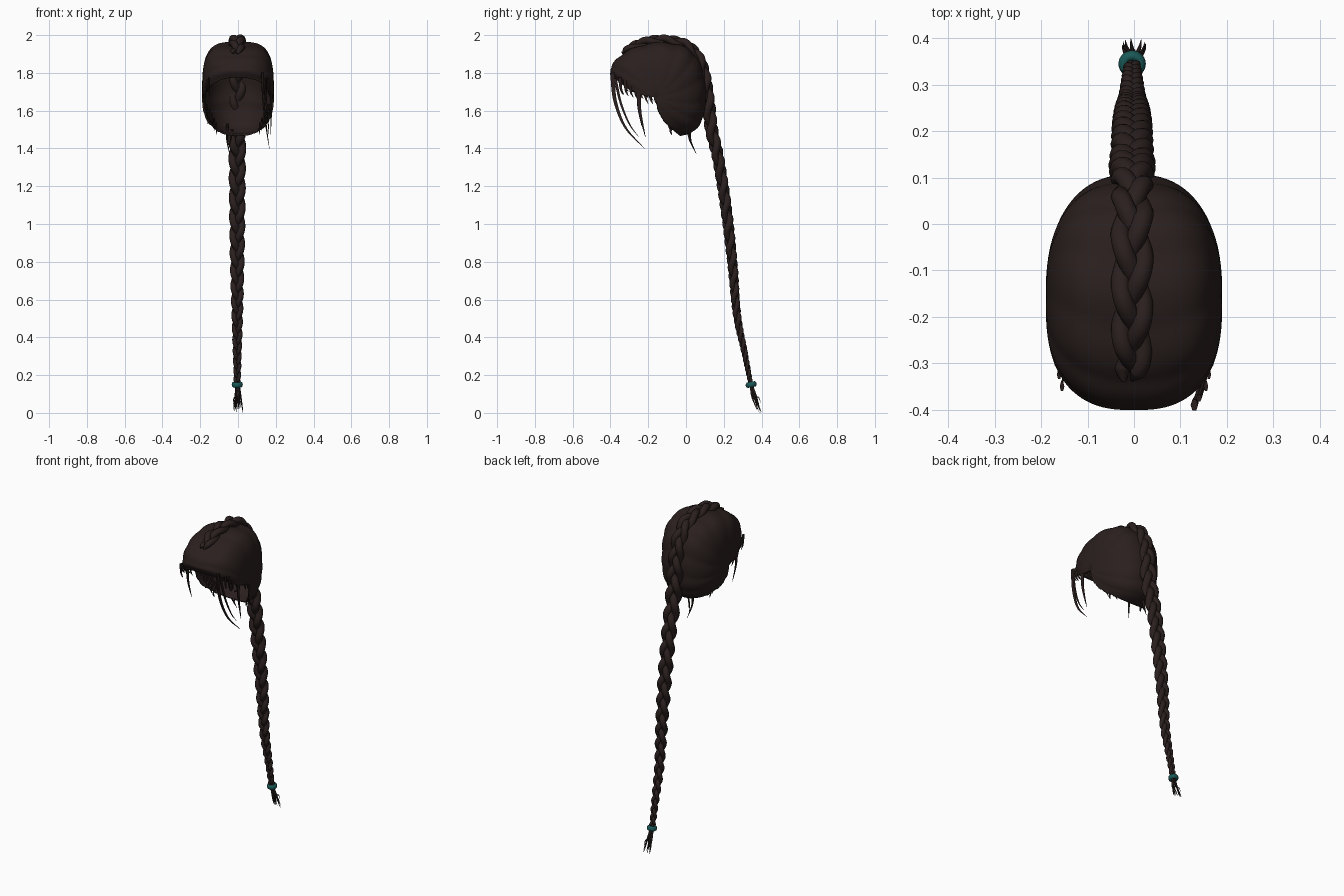
import bpy, bmesh, math, random
from mathutils import Vector

random.seed(4)
cube = bpy.data.objects.get("Cube")
if cube:
    bpy.data.objects.remove(cube, do_unlink=True)


def make_material(name, color):
    m = bpy.data.materials.new(name)
    m.use_nodes = True
    m.diffuse_color = (*color, 1)
    m.node_tree.nodes["Principled BSDF"].inputs["Base Color"].default_value = (*color, 1)
    return m


HAIR = make_material("dark brown hair", (0.023, 0.014, 0.013))
TEAL = make_material("teal band", (0.01, 0.1, 0.095))


def finish(name, bm, mat):
    bmesh.ops.remove_doubles(bm, verts=bm.verts, dist=0.0002)
    bmesh.ops.recalc_face_normals(bm, faces=bm.faces)
    me = bpy.data.meshes.new(name)
    bm.to_mesh(me)
    bm.free()
    ob = bpy.data.objects.new(name, me)
    bpy.context.collection.objects.link(ob)
    me.materials.append(mat)
    for o in bpy.context.selected_objects:
        o.select_set(False)
    ob.select_set(True)
    bpy.context.view_layer.objects.active = ob
    bpy.ops.object.shade_smooth_by_angle(angle=math.radians(50))
    return ob


def smooth_path(points, per_span):
    """Catmull-Rom curve through the points."""
    p = [Vector(q) for q in points]
    p = [p[0] * 2 - p[1]] + p + [p[-1] * 2 - p[-2]]
    out = []
    for i in range(1, len(p) - 2):
        a, b, c, d = p[i - 1:i + 3]
        for j in range(per_span):
            t = j / per_span
            out.append((b * 2 + (c - a) * t + (a * 2 - b * 5 + c * 4 - d) * t ** 2
                        + (b * 3 - a - c * 3 + d) * t ** 3) / 2)
    return out + [p[-2]]


def skin(bm, rows, closed):
    for r0, r1 in zip(rows, rows[1:]):
        n = len(r0)
        for j in range(n if closed else n - 1):
            k = (j + 1) % n
            bm.faces.new((r0[j], r0[k], r1[k], r1[j]))


def tube(bm, centers, widths, depths, sides):
    """Oval tube swept along the centres."""
    rows = []
    for i, c in enumerate(centers):
        t = (centers[min(i + 1, len(centers) - 1)] - centers[max(i - 1, 0)]).normalized()
        side = Vector((1, 0, 0))
        side = (side - t * t.dot(side)).normalized()
        up = t.cross(side)
        rows.append([bm.verts.new(c + side * widths[i] * math.cos(a) + up * depths[i] * math.sin(a))
                     for a in (math.tau * k / sides for k in range(sides))])
    skin(bm, rows, True)
    bm.faces.new(rows[0])
    bm.faces.new(rows[-1])


def lock(bm, points, width, depth):
    """Tapered loose lock of hair."""
    c = smooth_path(points, 8)
    taper = [max(0.08, (1 - i / (len(c) - 1)) ** 0.7) for i in range(len(c))]
    tube(bm, c, [width * f for f in taper], [depth * f for f in taper], 6)


# Swept-back cap: arcs from temple to temple, fanned about a side-to-side axis
PIVOT = Vector((0, -0.16, 1.67))
profile = [(0, -0.385, 1.775), (0, -0.4, 1.82), (0, -0.36, 1.88), (0, -0.27, 1.935),
           (0, -0.14, 1.962), (0, -0.01, 1.94), (0, 0.065, 1.87), (0, 0.1, 1.76),
           (0, 0.105, 1.64), (0, 0.085, 1.55), (0, 0.04, 1.49), (0, -0.03, 1.465)]
bm = bmesh.new()
rows = []
line = smooth_path(profile, 8)
for i, p in enumerate(line):
    v = i / (len(line) - 1)
    power = 2.3 + 1.3 * math.exp(-((v - 0.33) / 0.2) ** 2)
    row = []
    for j in range(61):
        s = (j / 60 - 0.5) * math.pi
        k = max(0, math.cos(s)) ** (2 / power)
        x = 0.19 * math.copysign(abs(math.sin(s)) ** (2 / power), s)
        rib = abs(math.sin(v * 31 - 1.2 * abs(s)))
        k *= 1 + 0.022 * (rib - 0.6) * math.sin(math.pi * v) ** 0.4
        co = PIVOT + (p - PIVOT) * k
        co.x = x * (1 + 0.02 * (rib - 0.6) * math.cos(s))
        bulge = math.sin(math.pi * min(1, k))
        co.y -= 0.035 * bulge * max(0, (v - 0.7) / 0.3) ** 2
        co.z -= 0.02 * bulge * max(0, 1 - v / 0.15)
        # uneven hairline
        if i in (0, len(line) - 1):
            co.z += random.uniform(-0.008, 0.004) * bulge
        row.append(bm.verts.new(co))
    rows.append(row)
skin(bm, rows, False)
cap = finish("hair_cap", bm, HAIR)
mod = cap.modifiers.new("thickness", "SOLIDIFY")
mod.thickness = 0.01
mod.offset = -1

# Braid path: y, z and half width, from the crown to the band
braid_line = smooth_path([
    (-0.335, 1.9, 0.036), (-0.25, 1.948, 0.044), (-0.14, 1.971, 0.045), (-0.01, 1.95, 0.046),
    (0.065, 1.88, 0.046), (0.1, 1.78, 0.046), (0.118, 1.65, 0.05), (0.135, 1.5, 0.05),
    (0.17, 1.35, 0.046), (0.21, 1.1, 0.044), (0.245, 0.8, 0.039), (0.27, 0.52, 0.031),
    (0.31, 0.32, 0.024), (0.345, 0.14, 0.018)], 32)
for n, name in enumerate(("left", "middle", "right")):
    bm = bmesh.new()
    phase = n * math.tau / 3
    centers, widths, depths = [], [], []
    for i, (y, z, w) in enumerate(braid_line):
        a = braid_line[max(i - 1, 0)]
        b = braid_line[min(i + 1, len(braid_line) - 1)]
        t = Vector((0, b[0] - a[0], b[1] - a[1]))
        phase += math.tau * t.length / 2 / (7 * w)
        out = Vector((0, -t.z, t.y)).normalized()
        centers.append(Vector((-0.004, y, z)) + Vector((0.54 * w * math.sin(phase), 0, 0))
                       + out * 0.3 * w * math.sin(2 * phase))
        end = min(1, 0.3 + i / 12)
        widths.append(0.47 * w * end)
        depths.append(0.44 * w * end)
    tube(bm, centers, widths, depths, 10)
    finish("braid_strand_" + name, bm, HAIR)

# Band round the braid end
bpy.ops.mesh.primitive_torus_add(major_radius=0.018, minor_radius=0.0115, major_segments=28,
                                 minor_segments=10, location=(-0.004, 0.345, 0.15),
                                 rotation=(0.2, 0, 0))
band = bpy.context.object
band.name = "braid_band"
band.scale.z = 1.3
band.data.materials.append(TEAL)
bpy.ops.object.shade_smooth()

# Loose tuft below the band
bm = bmesh.new()
for i in range(11):
    a = i * 2.4
    x, y = 0.022 * math.cos(a), 0.012 * math.sin(a)
    z = 0.003 + 0.055 * random.random() * (i > 1)
    lock(bm, [(-0.004 + x * 0.3, 0.345 + y * 0.3, 0.15), (x * 0.6, 0.36 + y, 0.09),
              (x, 0.375 + y, z + 0.03), (x * 1.15, 0.388 + y, z)], 0.0065, 0.0055)
finish("braid_tuft", bm, HAIR)

# Long face-framing locks and nape locks
bm = bmesh.new()
lock(bm, [(0.13, -0.39, 1.8), (0.135, -0.375, 1.65), (0.15, -0.32, 1.51), (0.166, -0.22, 1.4)], 0.008, 0.014)
lock(bm, [(0.14, -0.375, 1.77), (0.15, -0.345, 1.64), (0.16, -0.3, 1.53), (0.165, -0.25, 1.46)], 0.006, 0.009)
lock(bm, [(0.175, -0.25, 1.72), (0.176, -0.245, 1.6), (0.172, -0.215, 1.46)], 0.007, 0.016)
lock(bm, [(-0.178, -0.25, 1.72), (-0.172, -0.25, 1.62), (-0.158, -0.235, 1.52)], 0.006, 0.014)
finish("face_locks", bm, HAIR)
bm = bmesh.new()
lock(bm, [(-0.055, 0.01, 1.53), (-0.058, 0.02, 1.45), (-0.045, 0.055, 1.37)], 0.008, 0.011)
lock(bm, [(-0.03, 0.02, 1.5), (-0.04, 0.025, 1.44), (-0.05, 0.04, 1.4)], 0.006, 0.007)
finish("nape_locks", bm, HAIR)

# Short wisps along both temples
bm = bmesh.new()
for side in (-1, 1):
    for i in range(8):
        y = -0.35 + 0.026 * i
        z = 1.745 - 0.3 * (y + 0.35)
        x = side * (0.155 + 0.025 * min(1, i / 4))
        drop = random.uniform(0.03, 0.07)
        lock(bm, [(x, y, z + 0.03), (x, y + 0.006, z - drop / 2), (x * 0.98, y + 0.02, z - drop)], 0.005, 0.011)
    # Ragged wisps behind the ears
    for i in range(6):
        z = 1.65 - 0.024 * i
        x = side * (0.175 - 0.012 * i)
        lock(bm, [(x, -0.08 + i * 0.008, z), (x, -0.11 + i * 0.006, z - 0.03),
                  (x * 0.97, -0.115 + i * 0.008, z - 0.06)], 0.005, 0.014)
finish("temple_wisps", bm, HAIR)
